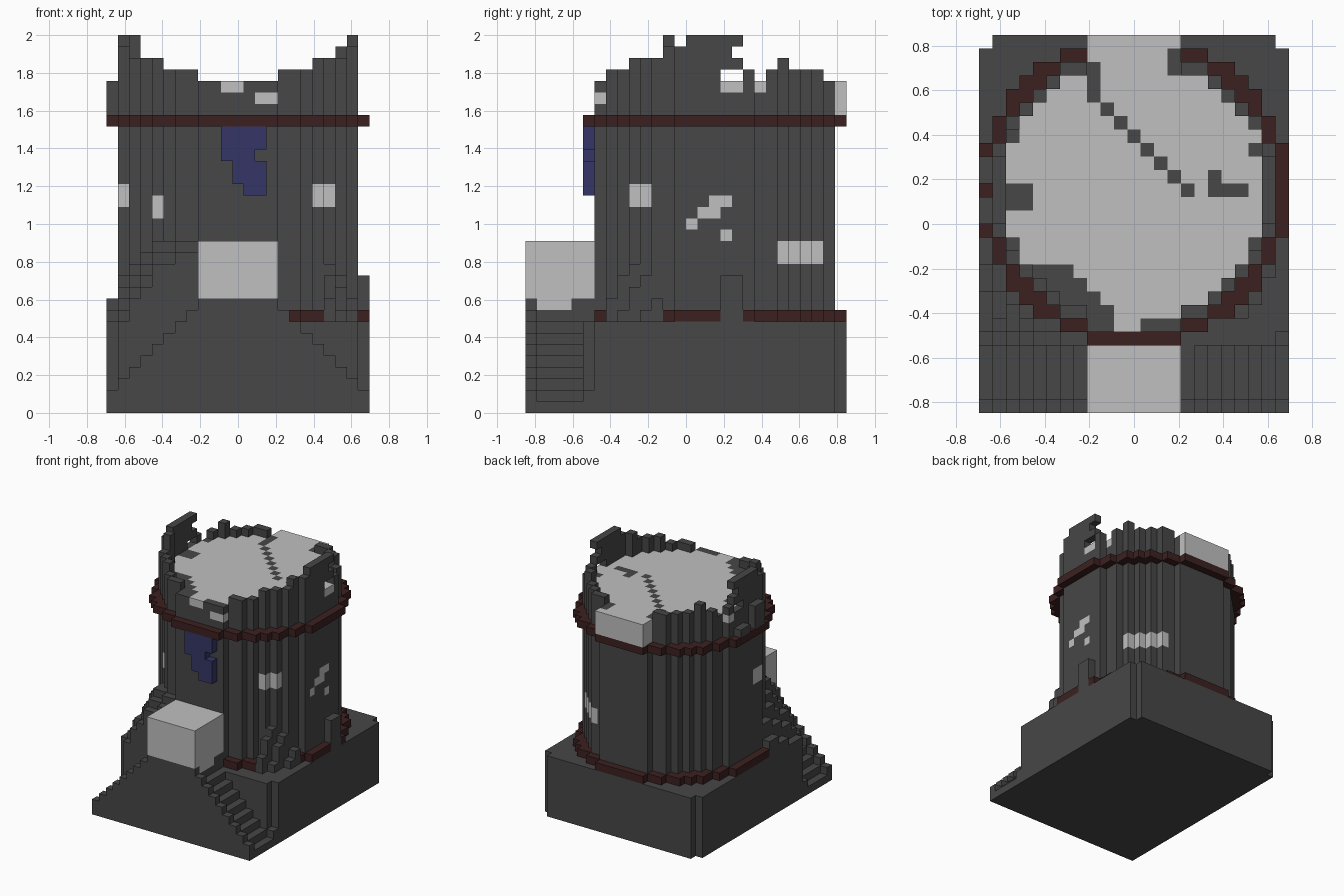
import bpy
import bmesh
from mathutils import Vector

cube = bpy.data.objects.get("Cube")
if cube:
    bpy.data.objects.remove(cube, do_unlink=True)

V = 2 / 33          # block size
OFFSET_Y = 2.5      # tower axis sits behind the middle of the model


def material(name, rgb):
    m = bpy.data.materials.new(name)
    m.use_nodes = True
    color = (*rgb, 1)
    m.diffuse_color = color
    bsdf = next(n for n in m.node_tree.nodes if n.type == "BSDF_PRINCIPLED")
    bsdf.inputs["Base Color"].default_value = color
    return m


STONE = material("dark_stone", (0.063, 0.063, 0.063))
LIGHT = material("pale_grey", (0.53, 0.53, 0.53))
RED = material("dark_red", (0.046, 0.0145, 0.0145))
BLUE = material("navy_blue", (0.036, 0.036, 0.133))

filled = set()
parts = []


def part(name, mat, cells):
    """Claim blocks that no earlier part has taken."""
    own = set(cells) - filled
    filled.update(own)
    parts.append((name, mat, own))


def box(x0, x1, y0, y1, z0, z1):
    """Blocks in inclusive ranges, counted from the tower axis."""
    return [(x, y, z) for x in range(x0, x1 + 1)
            for y in range(y0, y1 + 1) for z in range(z0, z1 + 1)]


def ring(inner, outer):
    return [(x, y) for x in range(-11, 12) for y in range(-11, 12)
            if inner * inner < x * x + y * y <= outer * outer]


def raised(columns, z0, z1):
    return [(x, y, z) for x, y in columns for z in range(z0, z1 + 1)]


WALL = ring(9.5, 10.5)

# Entrance block and rear block
part("entrance_block", LIGHT, box(-3, 3, -16, -11, 10, 14) + box(-3, 3, -15, -13, 9, 9))
part("rear_block", LIGHT, box(-3, 3, 11, 11, 26, 28) + box(-3, 2, 10, 10, 26, 28))

# Windows and holes set flush in the wall
part("front_windows", LIGHT,
     raised([(-10, -3), (-10, -2), (7, -7), (8, -6)], 18, 19) + raised([(-7, -7)], 17, 18))
part("rear_window", LIGHT, raised([c for c in WALL if c[0] > 4 and c[1] > 5], 13, 14))
part("side_holes", LIGHT, box(10, 10, -2, -2, 16, 16) + box(10, 10, -1, 0, 17, 17)
     + box(10, 10, 0, 1, 18, 18) + box(10, 10, 1, 1, 15, 15))
part("parapet_holes", LIGHT, box(-1, 0, -10, -10, 28, 28) + box(2, 3, -10, -10, 27, 27)
     + box(10, 10, 1, 2, 28, 28) + box(9, 9, 4, 4, 28, 28) + box(-10, -10, 3, 3, 28, 28))

# Crack and rubble lying flush in the roof
crack = [(-3, y) for y in (7, 8, 9)] + [(i - 2, 6 - i) for i in range(7)]
debris = [(6, 1), (6, 0), (7, 0), (8, 0), (9, 3), (3, 9), (3, 10)]
debris += [(x, y) for x in (-9, -8) for y in (-1, 0)]
debris += [(x, y) for x, y in ring(-0.0, 9.5) if y <= -6 and x < -(10 + y)]
part("roof_crack", STONE, raised(crack, 28, 28))
part("roof_debris", STONE, raised(debris, 28, 28))
part("roof_fill", LIGHT, raised(ring(0, 9.5) + [(0, 0)], 26, 28))

# Torn banner: lowest block of each hanging column
banner = [(x, -11, z) for x, low in zip(range(-1, 3), (22, 20, 19, 19))
          for z in range(low, 25)]
banner.remove((2, -11, 22))
part("banner", BLUE, banner)

# Plinth with notched corners
corners = {(x, y) for x in (-11, 11) for y in (-11, 11)}
part("plinth", STONE, [c for c in box(-11, 11, -11, 11, 0, 7)
                       if c[:2] not in corners or (c[1] < 0 and c[2] < 2)])

# Twin stairs with a front kerb, meeting at the landing
stairs = []
for x in range(-11, 12):
    for y in range(-16, -11):
        kerb = y == -16 or (abs(x) <= 3 and y == -12)
        top = min(12 - abs(x), 9) + (1 if kerb else 0)
        stairs += raised([(x, y)], 0, top - 1)
part("stairs", STONE, stairs)
part("landing", STONE, box(-3, 3, -11, -11, 8, 9))

# Rubble heaped against the front corners
heap = []
for x in range(-11, 12):
    for y in range(-11, -3):
        gap = (x * x + y * y) ** 0.5 - 10.5
        if gap <= 0 or (x, y) in corners:
            continue
        if x <= -4:
            top = min(22 + x, 15) - max(0, gap - 1)
            top = min(top, 10) if x == -11 else top
        elif 8 <= x <= 10 and y >= -10 and y < -4:
            top = 14 - 2.2 * gap - (x - 8)
        else:
            continue
        heap += raised([(x, y)], 8, int(top) - 1)
part("corner_rubble", STONE, heap)
part("side_rubble", STONE, box(11, 11, 1, 2, 8, 11))

# Red courses
for name, z in (("lower_course", 8), ("upper_course", 25)):
    part(name, RED, raised(ring(10.5, 11.5), z, z))

# Tower shaft
part("tower_wall", STONE, raised(ring(0, 10.5) + [(0, 0)], 8, 25))

# Ragged parapet: each column takes the lower of two skyline profiles
across = [33, 33, 31, 32, 31, 30, 30, 30, 29, 29, 29, 29, 29, 30, 30, 31, 31, 31, 31, 32, 33]
along = [29, 30, 30, 31, 32, 31, 33, 32, 33, 33, 33, 33, 33, 30, 29, 30, 31, 30, 30, 30, 29]
parapet = []
for x, y in WALL:
    top = min(across[x + 10], along[y + 10])
    parapet += raised([(x, y)], 26, top - 1)
gaps = {(x, y, 29) for x in (-10, 10) for y in (1, 2)}
gaps |= {(x, 2, 31) for x in (-10, 10)}
part("parapet", STONE, [c for c in parapet
                        if c not in gaps and not (c[1] == 10 and c[2] > 28)])
part("parapet_ledge", STONE, box(-11, -11, -2, -1, 26, 28) + box(-11, -11, 1, 2, 26, 26))

# Turn each part into a mesh of its exposed block faces
AXES = [Vector(a) for a in ((1, 0, 0), (0, 1, 0), (0, 0, 1))]
for name, mat, cells in parts:
    bm = bmesh.new()
    verts = {}

    def vert(p):
        key = tuple(round(c * 2) for c in p)
        if key not in verts:
            verts[key] = bm.verts.new((p.x * V, (p.y + OFFSET_Y) * V, p.z * V))
        return verts[key]

    for cell in sorted(cells):
        center = Vector(cell) + Vector((0, 0, 0.5))
        for i, axis in enumerate(AXES):
            for sign in (1, -1):
                n = axis * sign
                if tuple(int(a + b) for a, b in zip(cell, n)) in filled:
                    continue
                u, w = AXES[(i + 1) % 3] / 2, AXES[(i + 2) % 3] / 2 * sign
                mid = center + n / 2
                bm.faces.new([vert(mid + d) for d in (-u - w, u - w, u + w, -u + w)])
    mesh = bpy.data.meshes.new(name)
    bm.to_mesh(mesh)
    bm.free()
    mesh.materials.append(mat)
    bpy.context.collection.objects.link(bpy.data.objects.new(name, mesh))
